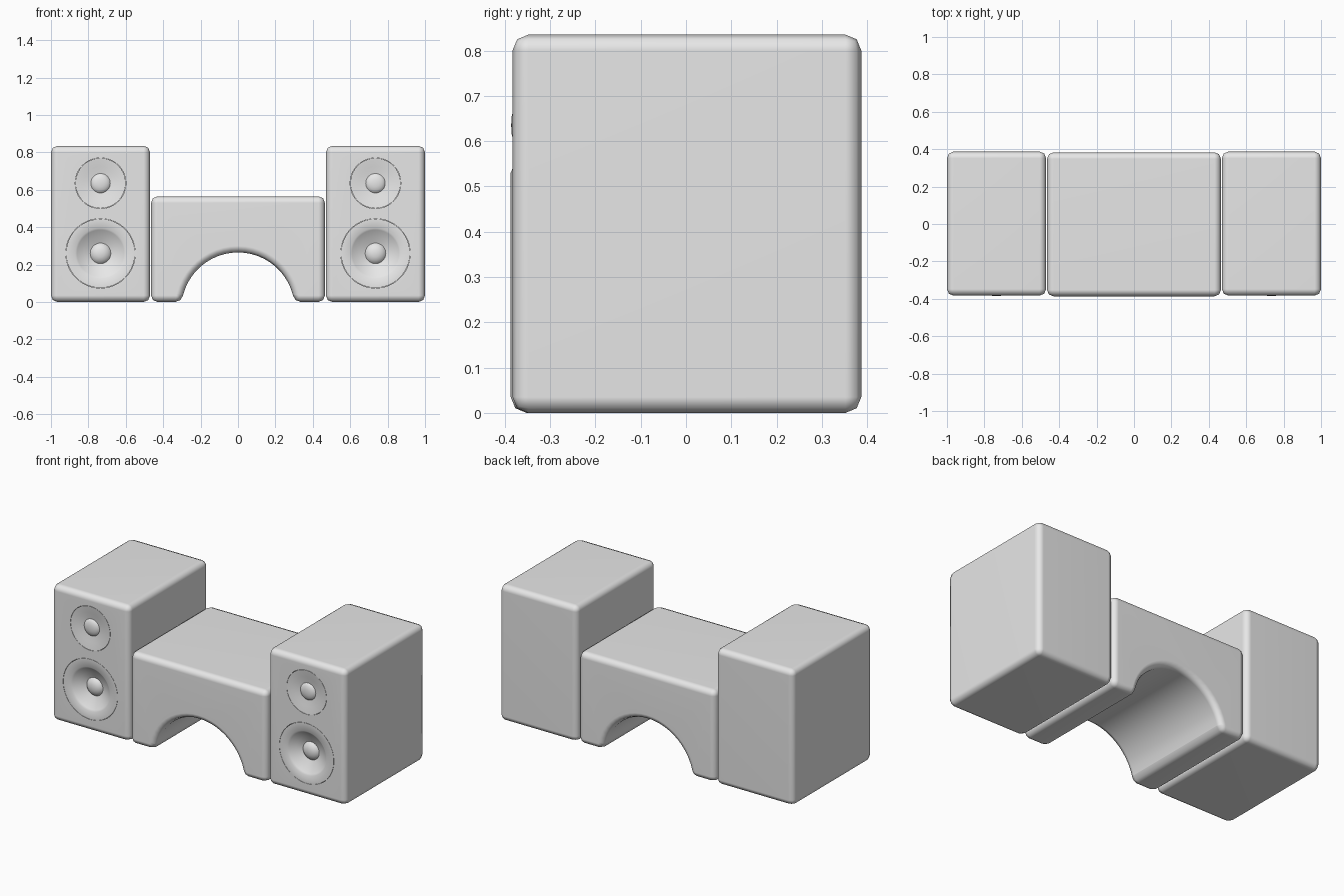
import bpy, bmesh, math
from mathutils import Matrix

if "Cube" in bpy.data.objects:
    bpy.data.objects.remove(bpy.data.objects["Cube"])

grey = bpy.data.materials.new("light_grey")
grey.diffuse_color = (0.8, 0.8, 0.8, 1)
grey.use_nodes = True
grey.node_tree.nodes["Principled BSDF"].inputs["Base Color"].default_value = grey.diffuse_color


def make_object(name, bm):
    bmesh.ops.recalc_face_normals(bm, faces=bm.faces[:])
    mesh = bpy.data.meshes.new(name)
    bm.to_mesh(mesh)
    bm.free()
    mesh.materials.append(grey)
    ob = bpy.data.objects.new(name, mesh)
    bpy.context.collection.objects.link(ob)
    return ob


def activate(ob):
    bpy.ops.object.select_all(action='DESELECT')
    ob.select_set(True)
    bpy.context.view_layer.objects.active = ob


def bevel(ob, width):
    activate(ob)
    m = ob.modifiers.new("round_edges", 'BEVEL')
    m.width, m.segments, m.limit_method = width, 2, 'ANGLE'
    m.angle_limit = math.radians(40)
    m.use_clamp_overlap = False
    bpy.ops.object.modifier_apply(modifier=m.name)


def smooth(ob, angle=60):
    activate(ob)
    bpy.ops.object.shade_smooth_by_angle(angle=math.radians(angle))
    m = ob.modifiers.new("flat_panels", 'WEIGHTED_NORMAL')
    m.keep_sharp = True


def extrude_outline(name, outline, y0, y1):
    bm = bmesh.new()
    face = bm.faces.new([bm.verts.new((x, y0, z)) for x, z in outline])
    ext = bmesh.ops.extrude_face_region(bm, geom=[face])
    verts = [v for v in ext["geom"] if isinstance(v, bmesh.types.BMVert)]
    bmesh.ops.translate(bm, verts=verts, vec=(0, y1 - y0, 0))
    return make_object(name, bm)


def lathe(name, profile, centre, steps=64):
    # profile of (radius, depth) turned around the y axis
    bm = bmesh.new()
    verts = [bm.verts.new((r, d, 0)) for r, d in profile]
    edges = [bm.edges.new(p) for p in zip(verts, verts[1:])]
    bmesh.ops.spin(bm, geom=verts + edges, cent=(0, 0, 0), axis=(0, 1, 0),
                   angle=math.tau, steps=steps)
    bmesh.ops.remove_doubles(bm, verts=bm.verts[:], dist=1e-5)
    bmesh.ops.translate(bm, verts=bm.verts[:], vec=centre)
    return make_object(name, bm)


# Arched centre block
R, CZ = 0.303, -0.038
a0 = math.asin(-CZ / R)
arch = [(R * math.cos(a), CZ + R * math.sin(a))
        for a in (a0 + (math.pi - 2 * a0) * i / 24 for i in range(25))]
outline = [(-0.465, 0), (-0.465, 0.565), (0.465, 0.565), (0.465, 0)] + arch
block = extrude_outline("centre_block", outline, -0.387, 0.383)
bevel(block, 0.035)
smooth(block)

# Speaker drivers: outer rim, cone and dome
FRONT = -0.383
woofer = [(0, 0.06), (0.184, 0.06), (0.184, 0), (0.135, 0), (0.125, 0.007),
          (0.09, 0.028), (0.055, 0.043), (0.05, 0.037), (0.038, 0.027),
          (0.02, 0.021), (0, 0.019)]
tweeter = [(0, 0.06), (0.134, 0.06), (0.134, 0), (0.125, 0.001), (0.09, 0.008),
           (0.052, 0.014), (0.048, 0.009), (0.036, 0.002), (0.019, -0.002),
           (0, -0.003)]
drivers = [("woofer", woofer, 0.26), ("tweeter", tweeter, 0.635)]

for side, s in (("left", -1), ("right", 1)):
    # Speaker cabinet
    x0, x1 = sorted((s * 0.47, s * 1.0))
    cab = extrude_outline(side + "_cabinet",
                          [(x0, 0), (x0, 0.835), (x1, 0.835), (x1, 0)],
                          FRONT, 0.387)
    bevel(cab, 0.035)
    for name, profile, z in drivers:
        centre = (s * 0.735, FRONT, z)
        # Round hole for the driver
        r = profile[1][0] + 0.0015
        cutter = lathe("hole_cutter", [(0, -0.05), (r, -0.05), (r, 0.062), (0, 0.062)],
                       centre)
        cutter.hide_render = True
        activate(cab)
        m = cab.modifiers.new("hole", 'BOOLEAN')
        m.operation, m.object, m.solver = 'DIFFERENCE', cutter, 'EXACT'
        bpy.ops.object.modifier_apply(modifier=m.name)
        bpy.data.objects.remove(cutter)
        driver = lathe(side + "_" + name, profile, centre)
        activate(driver)
        bpy.ops.object.shade_smooth_by_angle(angle=math.radians(60))
    smooth(cab)
